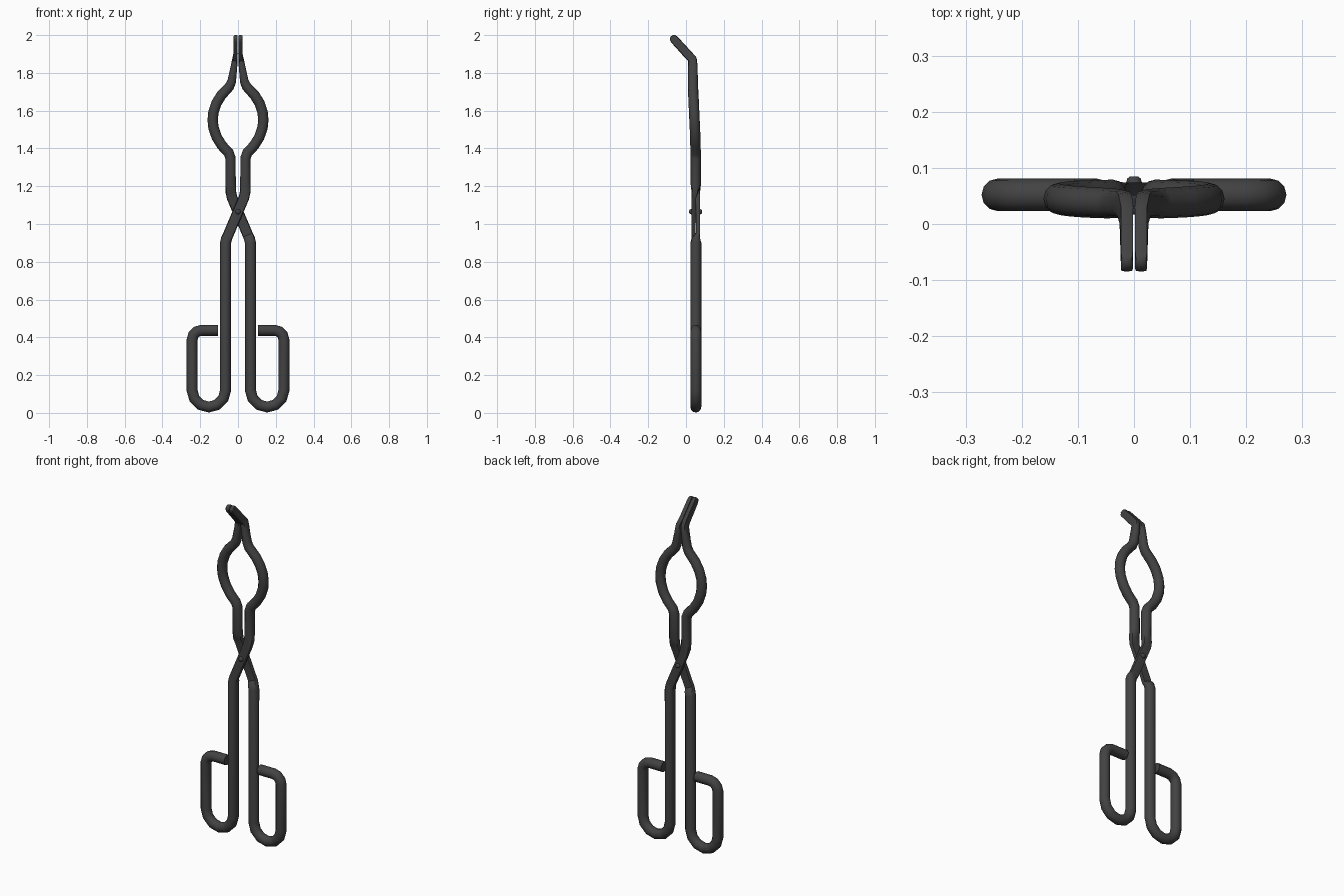
import bpy, bmesh, math
from mathutils import Vector

if "Cube" in bpy.data.objects:
    bpy.data.objects.remove(bpy.data.objects["Cube"])

SIDES = 12
YC = 0.052          # depth of the plane the rods lie in
R = 0.029           # rod radius

mat = bpy.data.materials.new("dark_iron")
mat.diffuse_color = (0.055, 0.055, 0.055, 1)
mat.use_nodes = True
mat.node_tree.nodes["Principled BSDF"].inputs["Base Color"].default_value = mat.diffuse_color


def finish(bm, name):
    bmesh.ops.recalc_face_normals(bm, faces=bm.faces)
    me = bpy.data.meshes.new(name)
    bm.to_mesh(me)
    bm.free()
    ob = bpy.data.objects.new(name, me)
    bpy.context.collection.objects.link(ob)
    me.materials.append(mat)
    bpy.ops.object.select_all(action='DESELECT')
    ob.select_set(True)
    bpy.context.view_layer.objects.active = ob
    bpy.ops.object.shade_smooth_by_angle(angle=math.radians(40))
    return ob


def arc(cx, cz, rad, a0, a1, n):
    for i in range(n + 1):
        a = math.radians(a0 + (a1 - a0) * i / n)
        yield cx + rad * math.cos(a), cz + rad * math.sin(a)


def rod_path(side):
    """Stations (point, radius, half width limit, half depth limit)."""
    st = []

    def add(x, y, z, r=R, hw=1.0, hd=1.0):
        st.append((Vector((x * side, y, z)), r, hw, hd))

    # looped handle, free end first
    add(-0.106, YC, 0.437)
    for x, z in arc(-0.193, 0.387, 0.05, 90, 180, 3):
        add(x, YC, z)
    for x, z in arc(-0.1545, 0.1195, 0.0885, 180, 360, 6):
        add(x, YC, z)
    add(-0.066, YC, 0.90)
    # flattened crossing, one rod lapped in front of the other
    lap = YC - side * 0.0112
    add(-0.061, YC - side * 0.002, 0.922, R, 1, 0.022)
    add(-0.053, lap, 0.94, 0.028, 1, 0.011)
    add(0.031, lap, 1.138, 0.028, 1, 0.011)
    add(0.038, YC - side * 0.005, 1.17, 0.028, 1, 0.018)
    # neck and bowed jaw
    jaw = [(0.039, 0.052, 1.21), (0.040, 0.052, 1.35), (0.050, 0.051, 1.378),
           (0.085, 0.050, 1.415), (0.113, 0.049, 1.46), (0.130, 0.047, 1.51),
           (0.134, 0.045, 1.55), (0.130, 0.043, 1.593), (0.114, 0.041, 1.64),
           (0.088, 0.039, 1.682)]
    for x, y, z in jaw:
        add(x, y, z, 0.0275)
    add(0.046, 0.037, 1.727, 0.027, 0.026)
    add(0.033, 0.037, 1.755, 0.026, 0.023)
    add(0.0205, 0.036, 1.84, 0.025, 0.017)
    # thin bent gripping tip with a rounded end
    add(0.017, 0.034, 1.871, 0.024, 0.0135)
    add(0.0135, 0.016, 1.891, 0.0235, 0.011)
    d = Vector((0, -0.67, 0.742))
    for t, r in ((0, 0.0225), (0.012, 0.019), (0.018, 0.0135), (0.022, 0.007)):
        p = Vector((0.0127, -0.063, 1.978)) + d * t
        add(p.x, p.y, p.z, r, 0.0105)
    return st


def sweep_rod(side, name):
    st = rod_path(side)
    bm = bmesh.new()
    rings = []
    for i, (p, r, hw, hd) in enumerate(st):
        t = Vector()
        if i > 0:
            t += (p - st[i - 1][0]).normalized()
        if i < len(st) - 1:
            t += (st[i + 1][0] - p).normalized()
        t.normalize()
        depth = Vector((0, 1, 0))
        depth = (depth - t * depth.dot(t)).normalized()
        across = t.cross(depth)
        ring = []
        for k in range(SIDES):
            a = 2 * math.pi * k / SIDES
            u = max(-hw, min(hw, r * math.cos(a)))
            v = max(-hd, min(hd, r * math.sin(a)))
            ring.append(bm.verts.new(p + across * u + depth * v))
        rings.append(ring)
    for a, b in zip(rings, rings[1:]):
        for k in range(SIDES):
            n = (k + 1) % SIDES
            bm.faces.new((a[k], a[n], b[n], b[k]))
    bm.faces.new(rings[0])
    bm.faces.new(rings[-1])
    return finish(bm, name)


sweep_rod(1, "front_tong_arm")
sweep_rod(-1, "rear_tong_arm")

# pivot rivet: lathed pin with a domed head at each end
profile = [(0.007, -0.034), (0.012, -0.030), (0.014, -0.023), (0.008, -0.021),
           (0.008, 0.021), (0.014, 0.023), (0.012, 0.030), (0.007, 0.034)]
bm = bmesh.new()
rings = [[bm.verts.new((r * math.cos(2 * math.pi * k / SIDES), 0.051 + y,
                        1.065 + r * math.sin(2 * math.pi * k / SIDES)))
          for k in range(SIDES)] for r, y in profile]
for a, b in zip(rings, rings[1:]):
    for k in range(SIDES):
        n = (k + 1) % SIDES
        bm.faces.new((a[k], a[n], b[n], b[k]))
bm.faces.new(rings[0])
bm.faces.new(rings[-1])
finish(bm, "pivot_rivet")
